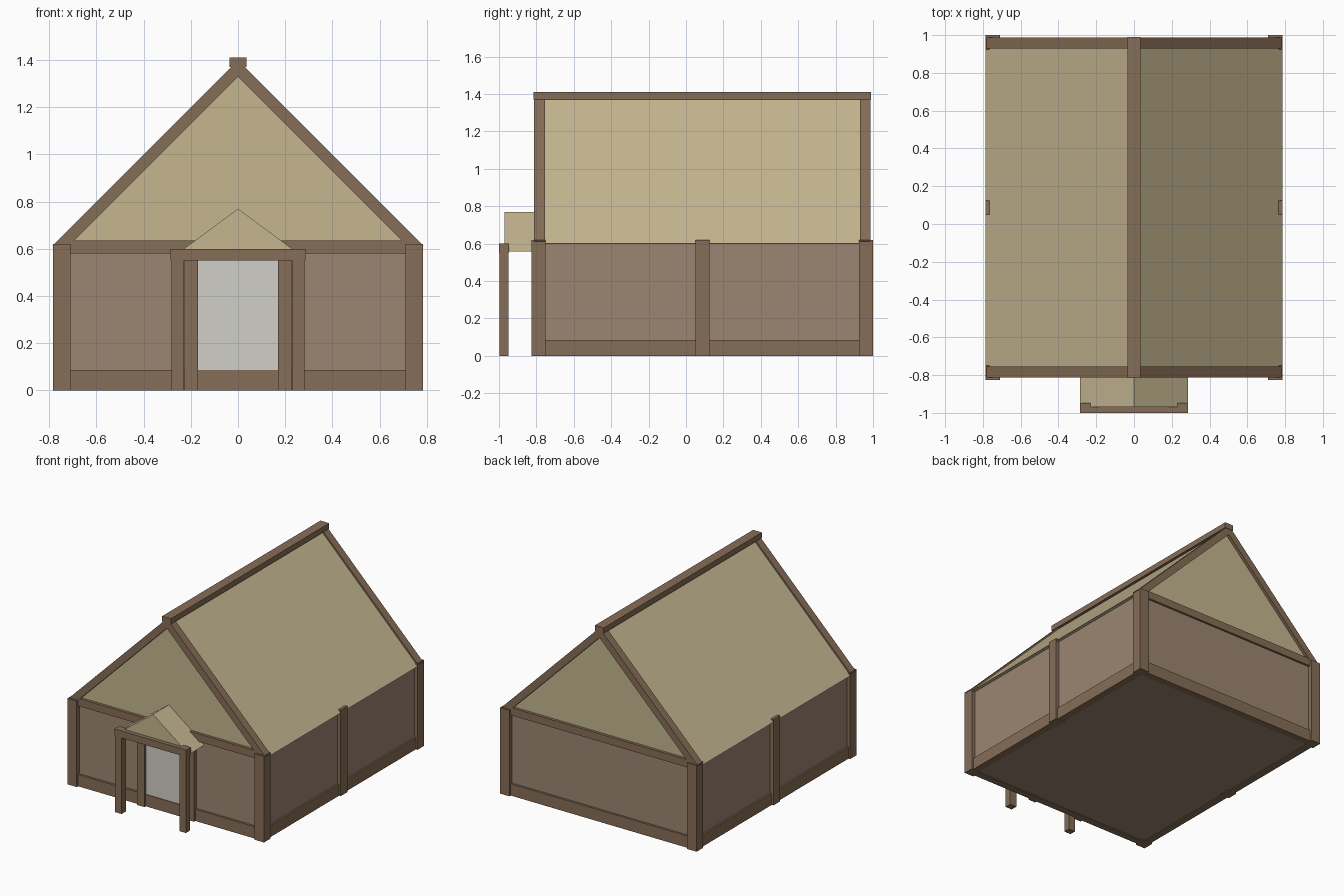
import bpy, bmesh
from math import radians
from mathutils import Matrix

if "Cube" in bpy.data.objects:
    bpy.data.objects.remove(bpy.data.objects["Cube"])


def material(name, rgb):
    m = bpy.data.materials.new(name)
    m.diffuse_color = (*rgb, 1)
    m.use_nodes = True
    m.node_tree.nodes["Principled BSDF"].inputs["Base Color"].default_value = m.diffuse_color
    return m


TIMBER = material("timber", (0.24, 0.155, 0.095))
PLASTER = material("plaster", (0.33, 0.235, 0.165))
THATCH = material("thatch", (0.56, 0.47, 0.28))
DOOR = material("door_white", (0.64, 0.62, 0.57))


def finish(name, bm, mat):
    bmesh.ops.recalc_face_normals(bm, faces=bm.faces)
    me = bpy.data.meshes.new(name)
    bm.to_mesh(me)
    bm.free()
    me.materials.append(mat)
    ob = bpy.data.objects.new(name, me)
    bpy.context.collection.objects.link(ob)
    return ob


def box(name, x, y, z, mat):
    """Box from (min, max) ranges on each axis."""
    bm = bmesh.new()
    size = [b - a for a, b in (x, y, z)]
    mid = [(a + b) / 2 for a, b in (x, y, z)]
    bmesh.ops.create_cube(bm, size=1, matrix=Matrix.Translation(mid) @ Matrix.Diagonal((*size, 1)))
    return finish(name, bm, mat)


def prism(name, profile, y, mat):
    """Extrude an xz profile along y."""
    bm = bmesh.new()
    face = bm.faces.new([bm.verts.new((px, y[0], pz)) for px, pz in profile])
    res = bmesh.ops.extrude_face_region(bm, geom=[face])
    verts = [v for v in res["geom"] if isinstance(v, bmesh.types.BMVert)]
    bmesh.ops.translate(bm, verts=verts, vec=(0, y[1] - y[0], 0))
    return finish(name, bm, mat)


def span(s, a, b):
    """Range mirrored to side s."""
    return tuple(sorted((s * a, s * b)))


# Main body and roof
box("wall_body", (-0.76, 0.76), (-0.795, 0.97), (0.005, 0.60), PLASTER)
prism("main_roof", [(-0.785, 0.60), (0.785, 0.60), (0, 1.385)], (-0.79, 0.965), THATCH)
box("ridge_beam", (-0.035, 0.035), (-0.815, 0.99), (1.37, 1.41), TIMBER)

# Gable end framing
for end, post_y, beam_y, raft_y in (
        ("front", (-0.825, -0.75), (-0.81, -0.76), (-0.812, -0.755)),
        ("back", (0.925, 1.0), (0.935, 0.985), (0.93, 0.987))):
    box(end + "_sill_beam", (-0.71, 0.71), beam_y, (0, 0.085), TIMBER)
    box(end + "_tie_beam", (-0.71, 0.71), beam_y, (0.58, 0.635), TIMBER)
    for s, side in ((-1, "left"), (1, "right")):
        box(f"{end}_{side}_corner_post", span(s, 0.71, 0.785), post_y, (0, 0.62), TIMBER)
        prism(f"{end}_{side}_rafter",
              [(0, 1.40), (s * 0.787, 0.613), (s * 0.752, 0.578), (0, 1.33)], raft_y, TIMBER)

# Side framing
for s, side in ((-1, "left"), (1, "right")):
    box(side + "_sill_beam", span(s, 0.72, 0.772), (-0.75, 0.925), (0, 0.085), TIMBER)
    box(side + "_middle_post", span(s, 0.71, 0.785), (0.05, 0.125), (0, 0.62), TIMBER)

# Door and porch
box("door", (-0.17, 0.17), (-0.805, -0.785), (0.085, 0.55), DOOR)
prism("porch_roof", [(-0.287, 0.557), (0.287, 0.557), (0, 0.77)], (-0.97, -0.78), THATCH)
box("porch_beam", (-0.287, 0.287), (-1.0, -0.947), (0.55, 0.60), TIMBER)
for s, side in ((-1, "left"), (1, "right")):
    box(side + "_porch_post", span(s, 0.23, 0.283), (-0.998, -0.95), (0, 0.55), TIMBER)
    box(side + "_door_post", span(s, 0.17, 0.227), (-0.825, -0.77), (0, 0.60), TIMBER)
